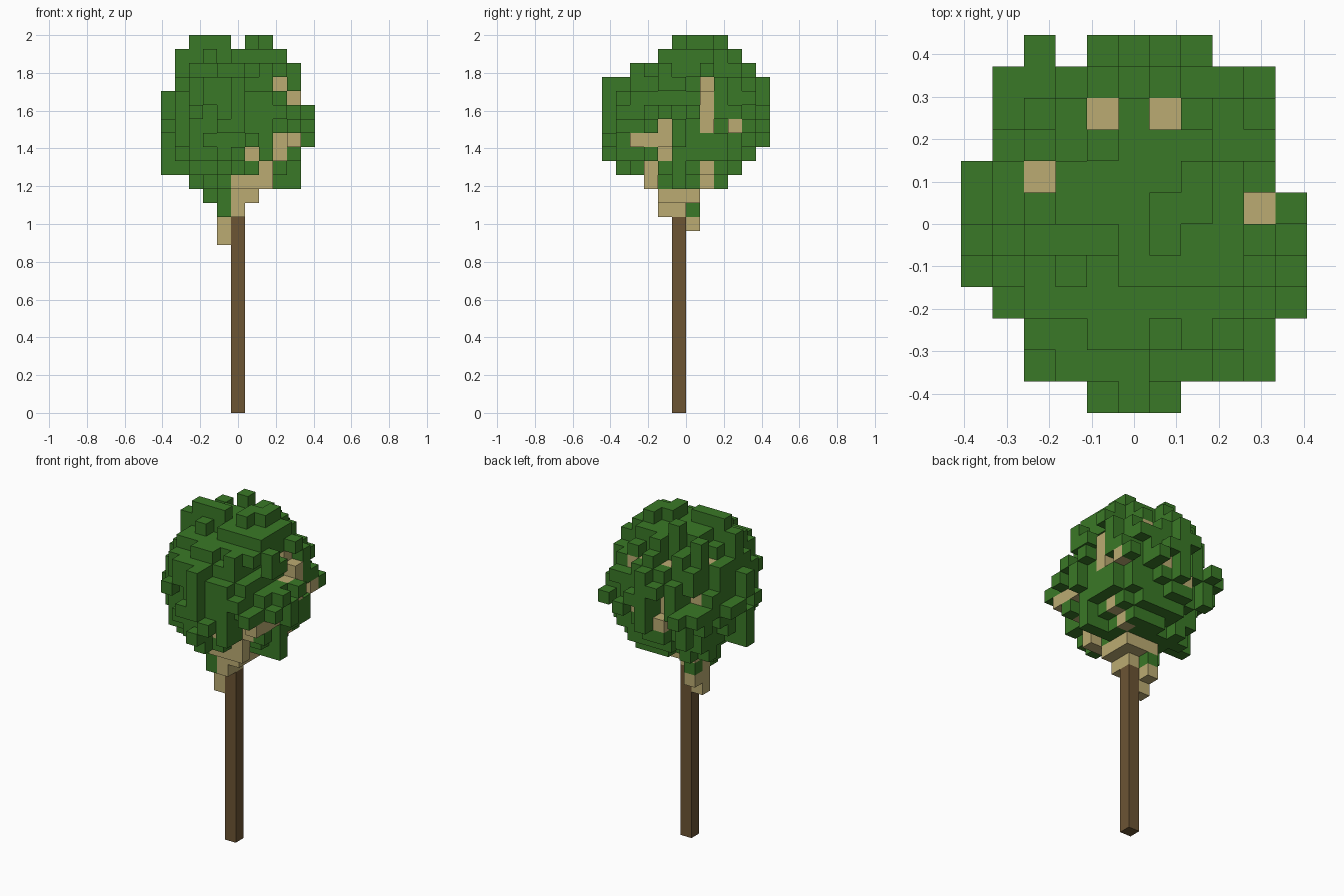
import bpy, bmesh, random
from mathutils import Vector

CELL = 2 / 27
random.seed(7)

cube = bpy.data.objects.get("Cube")
if cube:
    bpy.data.objects.remove(cube, do_unlink=True)


def make_material(name, colour):
    mat = bpy.data.materials.new(name)
    mat.use_nodes = True
    mat.diffuse_color = (*colour, 1)
    mat.node_tree.nodes["Principled BSDF"].inputs["Base Color"].default_value = (*colour, 1)
    return mat


leaf_green = make_material("leaf green", (0.042, 0.19, 0.02))
branch_tan = make_material("branch tan", (0.5, 0.41, 0.17))
trunk_brown = make_material("trunk brown", (0.15, 0.089, 0.034))


def outline(first_row, spans, gap):
    """Set of (column, row) cells, from the first row downwards, minus one gap."""
    cells = set()
    for n, (low, high) in enumerate(spans):
        cells |= {(c, first_row - n) for c in range(low, high + 1)}
    return cells - {gap}


# Crown outlines as column spans, one pair per row
front = outline(26, [(-3, 2), (-4, 3), (-4, 4), (-4, 4), (-5, 4), (-5, 5), (-5, 5),
                     (-5, 5), (-5, 4), (-5, 4), (-3, 4), (-2, 1)], (0, 26))
side = outline(26, [(-1, 2), (-2, 3), (-4, 4), (-6, 5), (-6, 5), (-6, 5), (-6, 5),
                    (-6, 5), (-6, 4), (-5, 3), (-3, 2), (-2, 0)], None)
plan = outline(5, [(-3, 2), (-4, 4), (-4, 4), (-4, 4), (-5, 4), (-5, 5), (-5, 5),
                   (-5, 5), (-4, 5), (-3, 4), (-3, 4), (-1, 1)], (-2, 5))

hull = {(i, j, k) for i, k in front for j, row in side
        if row == k and (i, j) in plan}


def reach(cell):
    """Distance from the crown centre, where 1 is the outer surface."""
    i, j, k = cell
    return Vector((i / 5.5, (j + 0.5) / 6, (k - 20.5) / 6.3)).length


def ahead(cell, axis, sign):
    """All cells beyond this one in a direction."""
    return {cell[:axis] + (cell[axis] + sign * n,) + cell[axis + 1:] for n in range(1, 13)}


# Fork at the top of the trunk
fork = {(i, j, 15) for i in (0, 1) for j in (-2, -1, 0)}
fork |= {(0, -1, 14), (0, -2, 14), (-1, -1, 14), (-1, 0, 15), (-1, -1, 15),
         (-1, 0, 13), (-1, -1, 12), (-1, -1, 13)}

# Bare branch cells, grouped by the direction they can be seen from
front_limb = {(0, -3, 16), (1, -3, 16), (2, -3, 16), (2, -3, 17), (3, -3, 18),
              (3, -3, 19), (4, -4, 19), (1, -4, 18), (4, 1, 22), (3, 1, 23)}
left_limb = {(2, -3, 16), (2, -3, 17), (4, -4, 19), (4, -3, 19), (3, -2, 18),
             (4, -2, 19), (4, -2, 20), (2, 1, 16), (3, 1, 17), (4, 3, 20),
             (4, 1, 20), (4, 1, 21), (4, 1, 22), (3, 1, 23)}
top_limb = {(-1, 3, 23), (1, 3, 23), (-3, 1, 23), (4, 0, 21)}
back_limb = {(-1, 3, 20), (-1, 3, 21), (-1, 4, 19), (1, 4, 20), (2, 3, 23), (-3, 2, 21)}
views = ((front_limb, 1, -1), (left_limb, 0, 1), (top_limb, 2, 1), (back_limb, 1, 1))

limbs = front_limb | left_limb | top_limb | back_limb
branches = fork | limbs

# Openings in the foliage in front of each bare branch
openings = set()
for limb, axis, sign in views:
    for cell in limb:
        openings |= ahead(cell, axis, sign)
hull -= openings | branches

# Ragged foliage ball: clumps plus single-cell bumps
clumps = {}
leaves = {(-1, 0, 14), (-1, -2, 14), (-1, -2, 15), (-2, -1, 15)}
for cell in sorted(hull):
    clump = clumps.setdefault(tuple(c // 2 for c in cell), random.random())
    if cell[2] > 15 and reach(cell) < 0.76 + 0.1 * clump + 0.19 * random.random():
        leaves.add(cell)

# Sprigs that carry the crown out to each outline
for shape, axes in ((front, (0, 2)), (side, (1, 2)), (plan, (0, 1))):
    for spot in sorted(shape):
        column = [c for c in sorted(hull) if tuple(c[a] for a in axes) == spot]
        filled = {tuple(c[a] for a in axes) for c in leaves | branches}
        if column and spot not in filled:
            leaves.add(min(column, key=reach))

# Leaves that screen the branches from every other direction
for limb, axis, sign in views:
    for cell in sorted(limbs - limb):
        screen = ahead(cell, axis, sign)
        if not screen & (leaves | branches) and screen & hull:
            leaves.add(min(sorted(screen & hull), key=reach))

trunk = {(0, -1, k) for k in range(14)}
solid = leaves | branches | trunk


def build(name, cells, mat):
    """Block mesh of the cells, keeping only faces that are open to the air."""
    bm = bmesh.new()
    corners = {}
    for cell in sorted(cells):
        base = Vector(cell)
        for axis in range(3):
            u, v = (axis + 1) % 3, (axis + 2) % 3
            for sign in (-1, 1):
                beside = list(cell)
                beside[axis] += sign
                if tuple(beside) in solid:
                    continue
                ring = []
                for du, dv in ((0, 0), (1, 0), (1, 1), (0, 1)):
                    p = base.copy()
                    p[axis] += (sign + 1) // 2
                    p[u] += du
                    p[v] += dv
                    key = tuple(p)
                    if key not in corners:
                        corners[key] = bm.verts.new((p - Vector((0.5, 0, 0))) * CELL)
                    ring.append(corners[key])
                bm.faces.new(ring if sign > 0 else ring[::-1])
    # Merge flat neighbours into larger panels
    bmesh.ops.dissolve_limit(bm, angle_limit=0.01, verts=bm.verts, edges=bm.edges)
    mesh = bpy.data.meshes.new(name)
    bm.to_mesh(mesh)
    bm.free()
    mesh.materials.append(mat)
    bpy.context.collection.objects.link(bpy.data.objects.new(name, mesh))


build("trunk", trunk, trunk_brown)
build("branches", branches, branch_tan)
build("leaves", leaves, leaf_green)
